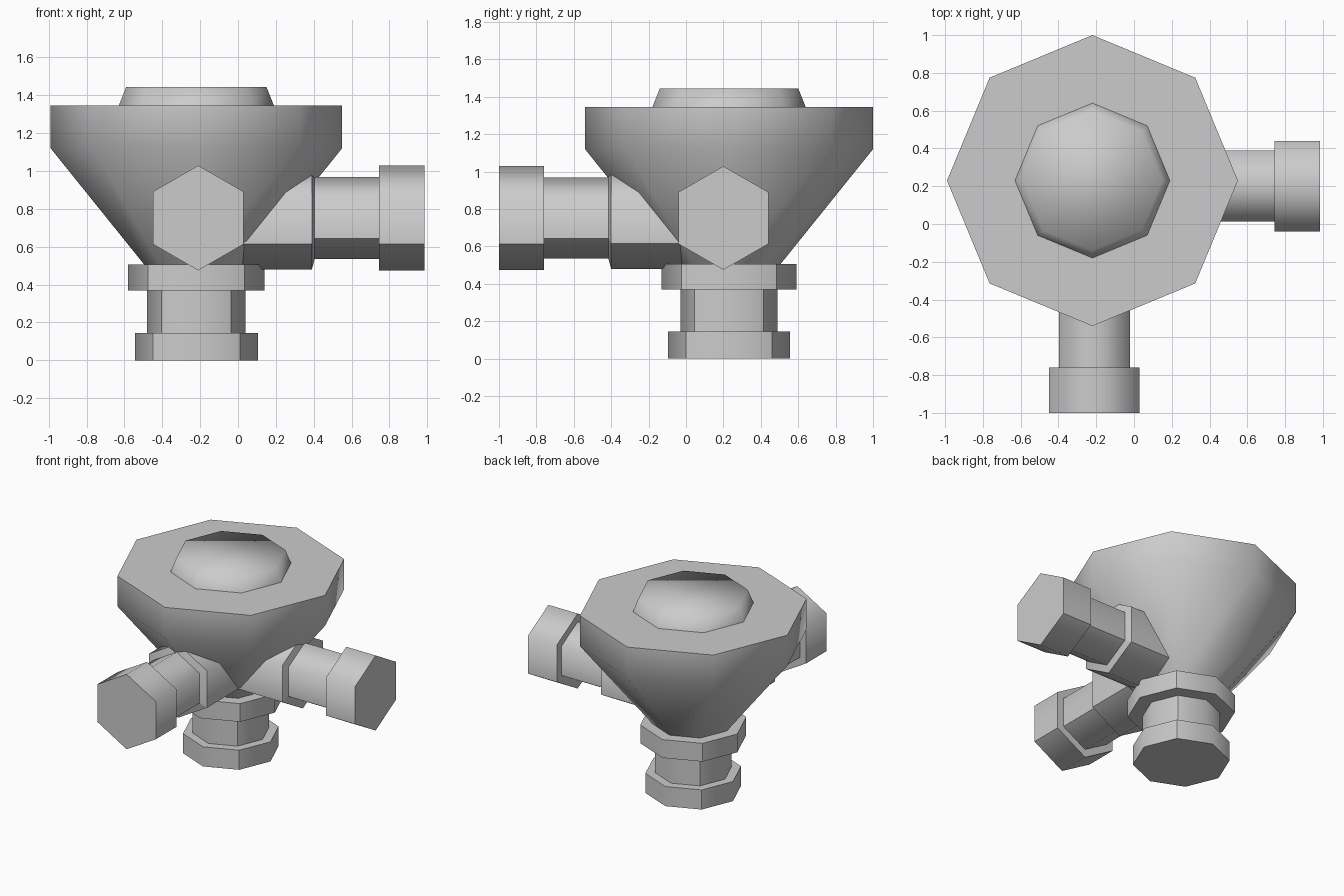
import bpy
import bmesh
from math import cos, sin, pi, radians
from mathutils import Matrix, Vector

cube = bpy.data.objects.get("Cube")
if cube:
    bpy.data.objects.remove(cube, do_unlink=True)

GREY = (0.6, 0.6, 0.6, 1.0)
grey = bpy.data.materials.new("plain_grey")
grey.use_nodes = True
grey.diffuse_color = GREY
for node in grey.node_tree.nodes:
    if node.type == 'BSDF_PRINCIPLED':
        node.inputs["Base Color"].default_value = GREY


def turned(name, profile, sides, matrix, sharp_corners=(), crease=50):
    """Closed turned solid from (radius, height) points, with chosen sharp corners."""
    bm = bmesh.new()
    rings = []
    for r, h in profile:
        angles = [2 * pi * k / sides for k in range(sides)]
        rings.append([bm.verts.new((r * cos(a), r * sin(a), h)) for a in angles])
    for low, high in zip(rings, rings[1:]):
        for k in range(sides):
            n = (k + 1) % sides
            bm.faces.new((low[k], low[n], high[n], high[k]))
    bm.faces.new(rings[0][::-1])
    bm.faces.new(rings[-1])
    bm.normal_update()
    for face in bm.faces:
        face.smooth = True
    # Crease the rings by angle, and the lengthwise edges by corner number
    corner = {v: k for ring in rings for k, v in enumerate(ring)}
    for edge in bm.edges:
        a, b = (corner[v] for v in edge.verts)
        if a == b:
            edge.smooth = a not in sharp_corners
        else:
            edge.smooth = edge.calc_face_angle() < radians(crease)
    mesh = bpy.data.meshes.new(name)
    bm.to_mesh(mesh)
    bm.free()
    mesh.materials.append(grey)
    obj = bpy.data.objects.new(name, mesh)
    obj.matrix_world = matrix
    bpy.context.scene.collection.objects.link(obj)
    return obj


body = Matrix.Translation((-0.22, 0.23, 0))

# Stem: bottom nut, neck and upper nut
turned("stem", [(0.325, 0), (0.325, 0.145), (0.26, 0.145), (0.26, 0.37),
                (0.36, 0.37), (0.36, 0.505)], 8, body, sharp_corners=(1, 3, 5, 7))

# Flared bowl and raised button on its top
turned("bowl", [(0.275, 0.505), (0.77, 1.12), (0.77, 1.345)], 8, body)
turned("button", [(0.41, 1.345), (0.37, 1.445)], 8, body, crease=80)

# Two hexagonal side pipes, each with a thick root, thin tube and end cap
root = Vector((-0.21, 0.2, 0.752))
for name, turn, length in (("left_pipe", 0, 1.195), ("front_pipe", -pi / 2, 1.2)):
    place = (Matrix.Translation(root) @ Matrix.Rotation(turn, 4, 'Z')
             @ Matrix.Rotation(pi / 2, 4, 'Y'))
    cap = length - 0.24
    turned(name, [(0.273, 0), (0.273, 0.6), (0.217, 0.615), (0.217, cap),
                  (0.277, cap), (0.277, length)], 6, place, sharp_corners=(1, 5))
